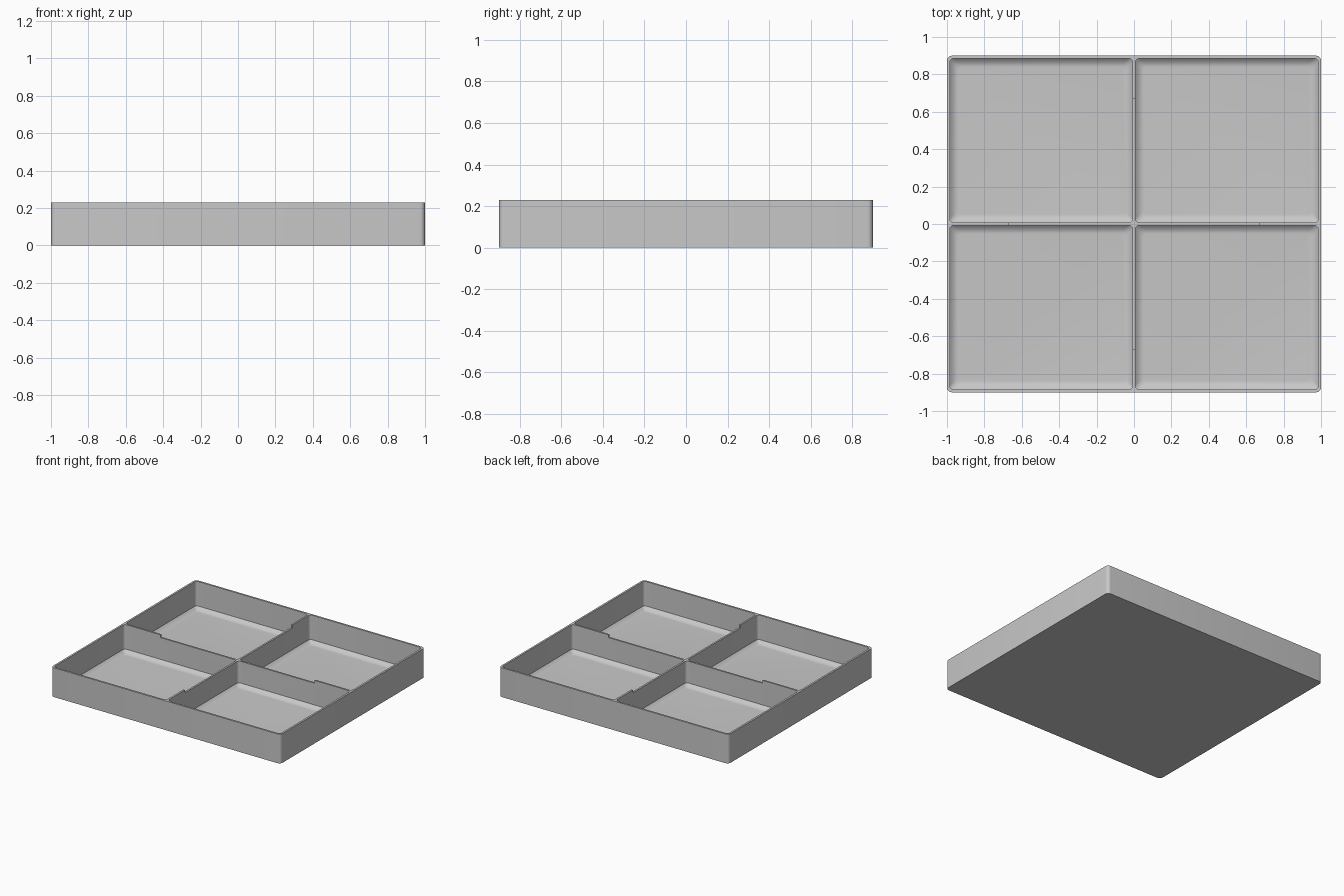
import bpy, bmesh, math

cube = bpy.data.objects.get("Cube")
if cube:
    bpy.data.objects.remove(cube, do_unlink=True)

# Main dimensions
HALF_X, HALF_Y, HEIGHT = 1.0, 0.9, 0.23
WALL, DIVIDER = 0.015, 0.014
FLOOR, COVE_RISE, COVE_WIDTH = 0.013, 0.024, 0.045
NOTCH_REACH, NOTCH_DEPTH = 0.67, 0.022

grey = bpy.data.materials.new("Plain grey")
grey.use_nodes = True
colour = (0.58, 0.58, 0.58, 1)
grey.diffuse_color = colour
grey.node_tree.nodes["Principled BSDF"].inputs["Base Color"].default_value = colour


def rounded_outline(cx, cy, hx, hy, radius, steps=6):
    """Counter-clockwise points of a rectangle with rounded corners."""
    points = []
    for corner, (sx, sy) in enumerate([(1, 1), (-1, 1), (-1, -1), (1, -1)]):
        for i in range(steps + 1):
            a = math.pi / 2 * (corner + i / steps)
            points.append((cx + sx * (hx - radius) + radius * math.cos(a),
                           cy + sy * (hy - radius) + radius * math.sin(a)))
    return points


def loft(name, cx, cy, hx, hy, radius, profile):
    """Closed solid through rounded rectangles; profile holds (inset, z), bottom first."""
    bm = bmesh.new()
    rings = []
    for inset, z in profile:
        outline = rounded_outline(cx, cy, hx - inset, hy - inset, radius)
        rings.append([bm.verts.new((x, y, z)) for x, y in outline])
    for low, high in zip(rings, rings[1:]):
        for i in range(len(low)):
            j = (i + 1) % len(low)
            bm.faces.new((low[i], low[j], high[j], high[i]))
    bm.faces.new(rings[0][::-1])
    bm.faces.new(rings[-1])
    bmesh.ops.recalc_face_normals(bm, faces=bm.faces)
    mesh = bpy.data.meshes.new(name)
    bm.to_mesh(mesh)
    bm.free()
    mesh.materials.append(grey)
    obj = bpy.data.objects.new(name, mesh)
    bpy.context.collection.objects.link(obj)
    return obj


# Solid block with rounded upright corners
tray = loft("divided_tray", 0, 0, HALF_X, HALF_Y, 0.027, [(0, 0), (0, HEIGHT)])
cutters = []

# Four compartments, each with a curved cove around its floor
cove = []
for i in range(7):
    u = 1 - i / 6
    cove.append((COVE_WIDTH * u, FLOOR + COVE_RISE * (1 - u) ** 2))
pocket_hx = (HALF_X - WALL - DIVIDER / 2) / 2
pocket_hy = (HALF_Y - WALL - DIVIDER / 2) / 2
for sx in (-1, 1):
    for sy in (-1, 1):
        cutters.append(loft("compartment_cutter",
                            sx * (DIVIDER / 2 + pocket_hx), sy * (DIVIDER / 2 + pocket_hy),
                            pocket_hx, pocket_hy, 0.022, cove + [(0, HEIGHT + 0.1)]))

# Lowered middle stretch of both dividers
notch = [(0, HEIGHT - NOTCH_DEPTH), (0, HEIGHT + 0.2)]
cutters.append(loft("notch_cutter", 0, 0, NOTCH_REACH, 0.04, 0.001, notch))
cutters.append(loft("notch_cutter", 0, 0, 0.04, NOTCH_REACH, 0.001, notch))

# Carve the block
bpy.ops.object.select_all(action="DESELECT")
tray.select_set(True)
bpy.context.view_layer.objects.active = tray
for cutter in cutters:
    cutter.hide_render = True
    carve = tray.modifiers.new("Carve", "BOOLEAN")
    carve.operation = "DIFFERENCE"
    carve.solver = "EXACT"
    carve.object = cutter
    bpy.ops.object.modifier_apply(modifier=carve.name)
for cutter in cutters:
    bpy.data.objects.remove(cutter, do_unlink=True)

bpy.ops.object.shade_smooth_by_angle(angle=math.radians(30))
